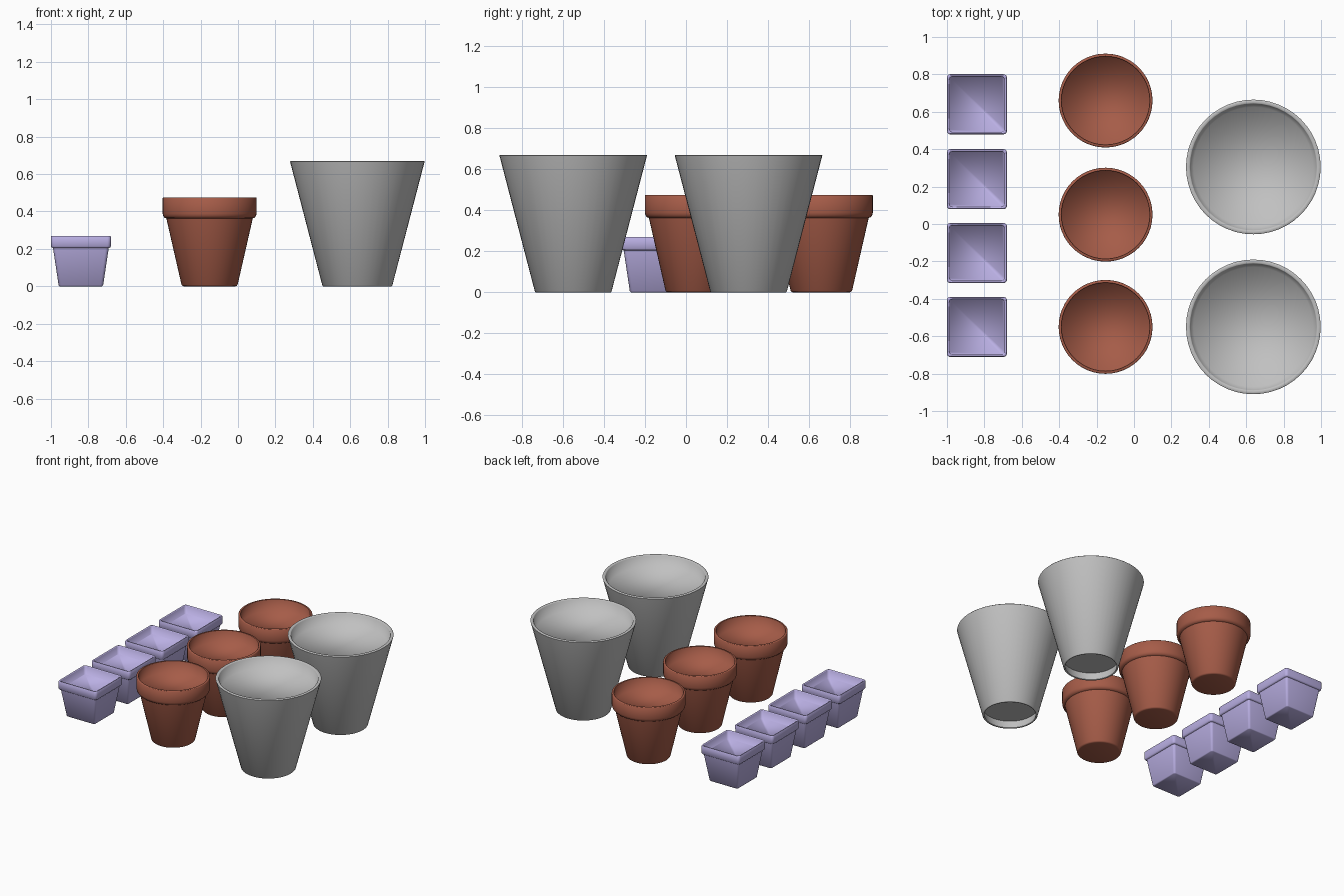
import bpy, bmesh
from math import pi, cos, sin, radians

cube = bpy.data.objects.get("Cube")
if cube:
    bpy.data.objects.remove(cube, do_unlink=True)


def material(name, rgb):
    mat = bpy.data.materials.new(name)
    mat.use_nodes = True
    mat.diffuse_color = (*rgb, 1)
    mat.node_tree.nodes["Principled BSDF"].inputs["Base Color"].default_value = (*rgb, 1)
    return mat


def circle(r, sides=48):
    return [(r * cos(2 * pi * i / sides), r * sin(2 * pi * i / sides)) for i in range(sides)]


def rounded_square(half, steps=4):
    # Corner arcs share one proportion so every ring lofts cleanly
    c = half * 0.12
    pts = []
    for q in range(4):
        mid = pi / 4 + q * pi / 2
        cx = (half - c) * (1 if cos(mid) > 0 else -1)
        cy = (half - c) * (1 if sin(mid) > 0 else -1)
        for i in range(steps + 1):
            a = q * pi / 2 + i * pi / 2 / steps
            pts.append((cx + c * cos(a), cy + c * sin(a)))
    return pts


def pot_mesh(name, outline, profile, mat):
    """Loft an outline through (size, height) steps, from underside to inner floor."""
    bm = bmesh.new()
    rings = [[bm.verts.new((x, y, z)) for x, y in outline(r)] for r, z in profile]
    n = len(rings[0])
    for a, b in zip(rings, rings[1:]):
        for i in range(n):
            j = (i + 1) % n
            bm.faces.new((a[i], a[j], b[j], b[i]))
    bm.faces.new(rings[0][::-1])
    floor = bm.faces.new(rings[-1])
    bmesh.ops.recalc_face_normals(bm, faces=bm.faces)
    # Crisp rims, soft transition into the inner floor
    for f in bm.faces:
        f.smooth = True
    for e in bm.edges:
        e.smooth = e.calc_face_angle(0) < radians(50) or floor in e.link_faces
    mesh = bpy.data.meshes.new(name)
    bm.to_mesh(mesh)
    bm.free()
    mesh.materials.append(mat)
    return mesh


def place_row(name, mesh, x, ys):
    for i, y in enumerate(ys):
        obj = bpy.data.objects.new(f"{name}_{i + 1}", mesh)
        obj.location = (x, y, 0)
        bpy.context.collection.objects.link(obj)


lavender = material("lavender plastic", (0.49, 0.43, 0.77))
terracotta = material("terracotta", (0.38, 0.107, 0.065))
grey = material("grey stone", (0.53, 0.53, 0.53))

# Small square pots
square = pot_mesh("square_pot", rounded_square, [
    (0.114, 0), (0.119, 0.005), (0.149, 0.205),
    (0.156, 0.207), (0.16, 0.213), (0.161, 0.264), (0.157, 0.27),
    (0.151, 0.27), (0.148, 0.266), (0.146, 0.21)], lavender)
place_row("square_pot", square, -0.84, (0.64, 0.24, -0.155, -0.55))

# Medium terracotta pots with a thick collar
clay = pot_mesh("terracotta_pot", circle, [
    (0.139, 0), (0.145, 0.002), (0.15, 0.008), (0.231, 0.363),
    (0.24, 0.366), (0.248, 0.376), (0.251, 0.388), (0.251, 0.472), (0.248, 0.475),
    (0.237, 0.475), (0.235, 0.472), (0.234, 0.39)], terracotta)
place_row("terracotta_pot", clay, -0.152, (0.66, 0.05, -0.55))

# Large tapered planters with a recessed underside
planter = pot_mesh("large_planter", circle, [
    (0.185, 0.06), (0.175, 0.003), (0.178, 0), (0.183, 0), (0.187, 0.004),
    (0.358, 0.66), (0.36, 0.667), (0.357, 0.67),
    (0.341, 0.67), (0.338, 0.667), (0.32, 0.595)], grey)
place_row("large_planter", planter, 0.638, (0.305, -0.55))
